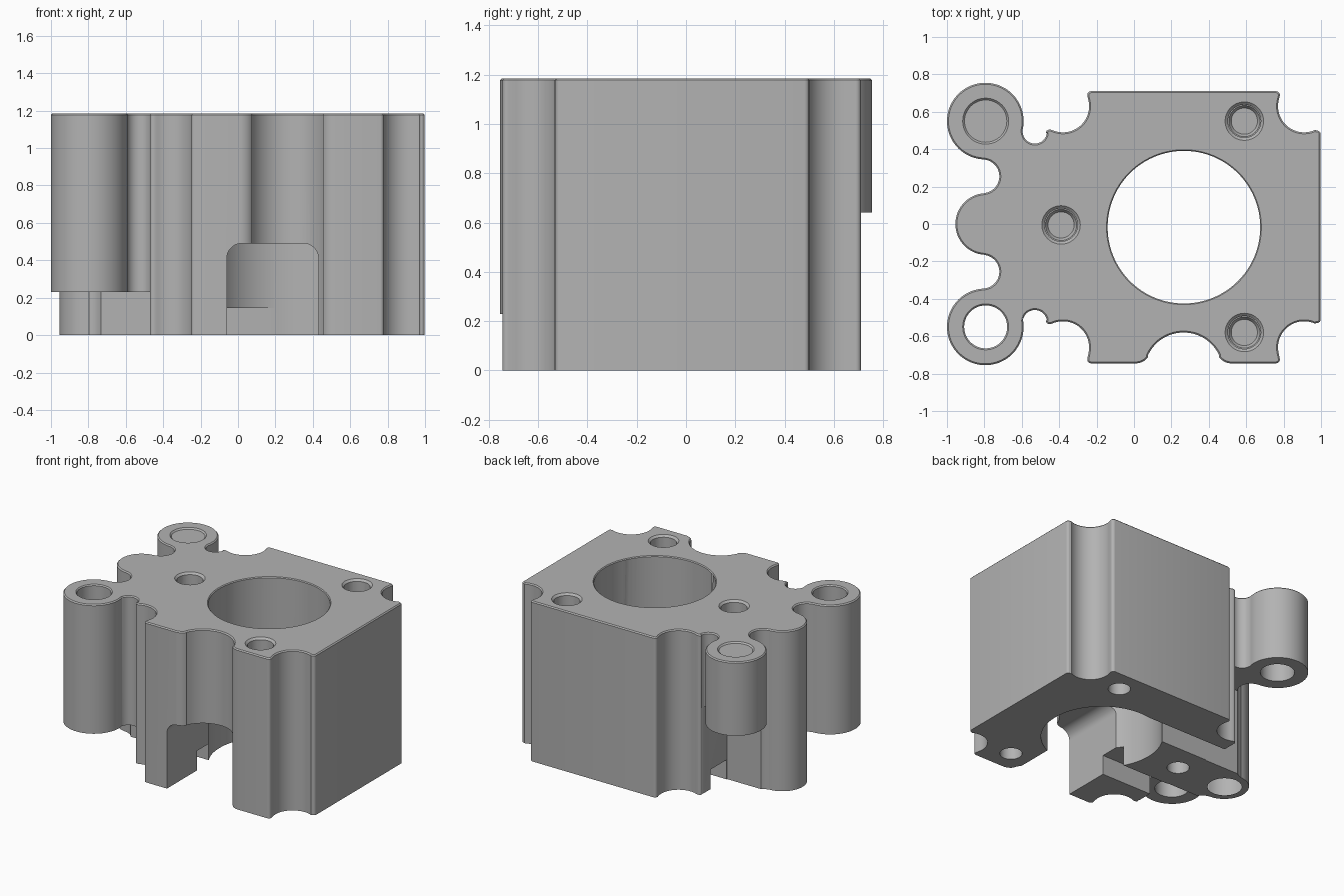
import bpy, bmesh, math

if "Cube" in bpy.data.objects:
    bpy.data.objects.remove(bpy.data.objects["Cube"])

TOP = 1.185
metal = bpy.data.materials.new("plain grey")
metal.diffuse_color = (0.45, 0.45, 0.45, 1)
metal.use_nodes = True
metal.node_tree.nodes["Principled BSDF"].inputs["Base Color"].default_value = metal.diffuse_color


def arcs(segments):
    """Chain arcs (cx, cy, radius, start deg, end deg) into one outline."""
    pts = []
    for cx, cy, r, a0, a1 in segments:
        n = max(5, int(abs(a1 - a0) / (6 if r > 0.05 else 18)))
        for i in range(n + 1):
            a = math.radians(a0 + (a1 - a0) * i / n)
            pts.append((cx + r * math.cos(a), cy + r * math.sin(a)))
    return pts


def to_object(name, bm):
    bmesh.ops.recalc_face_normals(bm, faces=bm.faces)
    mesh = bpy.data.meshes.new(name)
    bm.to_mesh(mesh)
    bm.free()
    ob = bpy.data.objects.new(name, mesh)
    bpy.context.collection.objects.link(ob)
    mesh.materials.append(metal)
    return ob


def prism(name, coords, direction, chamfer=0):
    bm = bmesh.new()
    base = bm.faces.new([bm.verts.new(c) for c in coords])
    ext = bmesh.ops.extrude_face_region(bm, geom=[base], use_keep_orig=True)
    bmesh.ops.translate(bm, vec=direction, verts=[g for g in ext["geom"] if isinstance(g, bmesh.types.BMVert)])
    bmesh.ops.recalc_face_normals(bm, faces=bm.faces)
    if chamfer:
        top = [f for f in bm.faces if f.normal.z > 0.9]
        bmesh.ops.inset_region(bm, faces=top, thickness=chamfer, depth=chamfer)
    return to_object(name, bm)


def cut(cutter):
    cutter.hide_render = True
    mod = body.modifiers.new("cut", 'BOOLEAN')
    mod.operation, mod.solver, mod.object = 'DIFFERENCE', 'EXACT', cutter
    bpy.context.view_layer.objects.active = body
    bpy.ops.object.modifier_apply(modifier=mod.name)
    bpy.data.objects.remove(cutter)


def cut_box(x0, x1, y0, y1, z1):
    cut(prism("box_cutter", [(x0, y0, -1), (x1, y0, -1), (x1, y1, -1), (x0, y1, -1)], (0, 0, z1 + 1)))


def cut_round(x, y, z0, z1, r0, r1=None, n=48):
    bm = bmesh.new()
    bmesh.ops.create_cone(bm, cap_ends=True, segments=n, radius1=r0,
                          radius2=r0 if r1 is None else r1, depth=z1 - z0)
    bmesh.ops.translate(bm, vec=(x, y, (z0 + z1) / 2), verts=bm.verts)
    cut(to_object("round_cutter", bm))


# Housing outline, counterclockwise from the right edge
outline = arcs([
    (0.978, 0.48, 0.02, 0, 100), (0.91, 0.63, 0.14, -65, -192),
    (0.76, 0.69, 0.02, -10, 90), (-0.23, 0.69, 0.02, 90, 190),
    (-0.38, 0.63, 0.14, 12, -115), (-0.452, 0.485, 0.02, 80, 170),
    (-0.53, 0.495, 0.065, -10, -170),
    (-0.795, 0.55, 0.205, -15, 268),          # rear boss
    (-0.81, 0.255, 0.09, 80, -80),
    (-0.79, 0.0, 0.165, 92, 268),             # middle boss
    (-0.81, -0.255, 0.09, 80, -80),
    (-0.795, -0.55, 0.205, 92, 375),          # front boss
    (-0.53, -0.525, 0.065, 165, 10), (-0.452, -0.515, 0.02, 190, 280),
    (-0.38, -0.66, 0.14, 115, -12), (-0.23, -0.725, 0.02, 170, 270),
    (0.01, -0.665, 0.08, 270, 325), (0.265, -0.79, 0.21, 155, 25),
    (0.52, -0.665, 0.08, 215, 270),           # front notch
    (0.76, -0.725, 0.02, 270, 370), (0.91, -0.66, 0.14, 192, 65),
    (0.978, -0.51, 0.02, 260, 360)])
body = prism("housing", [(x, y, 0) for x, y in outline], (0, 0, TOP - 0.008), 0.008)

# Clearances under the front and rear bosses, and the two floor slots
cut_box(-1.3, -0.47, 0.19, 1.2, 0.64)
cut_box(-1.3, -0.47, -1.2, -0.21, 0.23)
cut_box(-1.3, 0.267, 0.195, 0.385, 0.145)
cut_box(-1.3, 0.267, -0.395, -0.215, 0.145)

# Front window with rounded top corners
window = [(-0.06, -1), (0.43, -1)] + arcs([(0.35, 0.41, 0.08, 0, 90), (0.02, 0.41, 0.08, 90, 180)])
cut(prism("window_cutter", [(x, -1.2, z) for x, z in window], (0, 0.98, 0)))

# Main bore
cut_round(0.267, -0.017, -0.5, 1.6, 0.408, n=96)
cut_round(0.267, -0.017, TOP - 0.008, TOP + 0.02, 0.406, 0.434, 96)

# Boss through holes
for y in (0.55, 0.0, -0.55):
    cut_round(-0.793, y, -0.5, 1.6, 0.115)
    cut_round(-0.793, y, TOP - 0.01, TOP + 0.02, 0.113, 0.143)

# Blind screw holes, top and bottom
for x, y in ((0.59, 0.55), (0.59, -0.58), (-0.39, -0.005)):
    cut_round(x, y, TOP - 0.37, TOP + 0.1, 0.088)
    cut_round(x, y, TOP - 0.39, TOP - 0.36, 0.07, 0.09)
    cut_round(x, y, TOP - 0.016, TOP + 0.02, 0.086, 0.124)
    cut_round(x, y, -0.2, 0.35, 0.075)

# Smooth curved walls, crisp edges
bpy.ops.object.select_all(action='DESELECT')
body.select_set(True)
bpy.context.view_layer.objects.active = body
bpy.ops.object.shade_smooth_by_angle(angle=math.radians(30))
